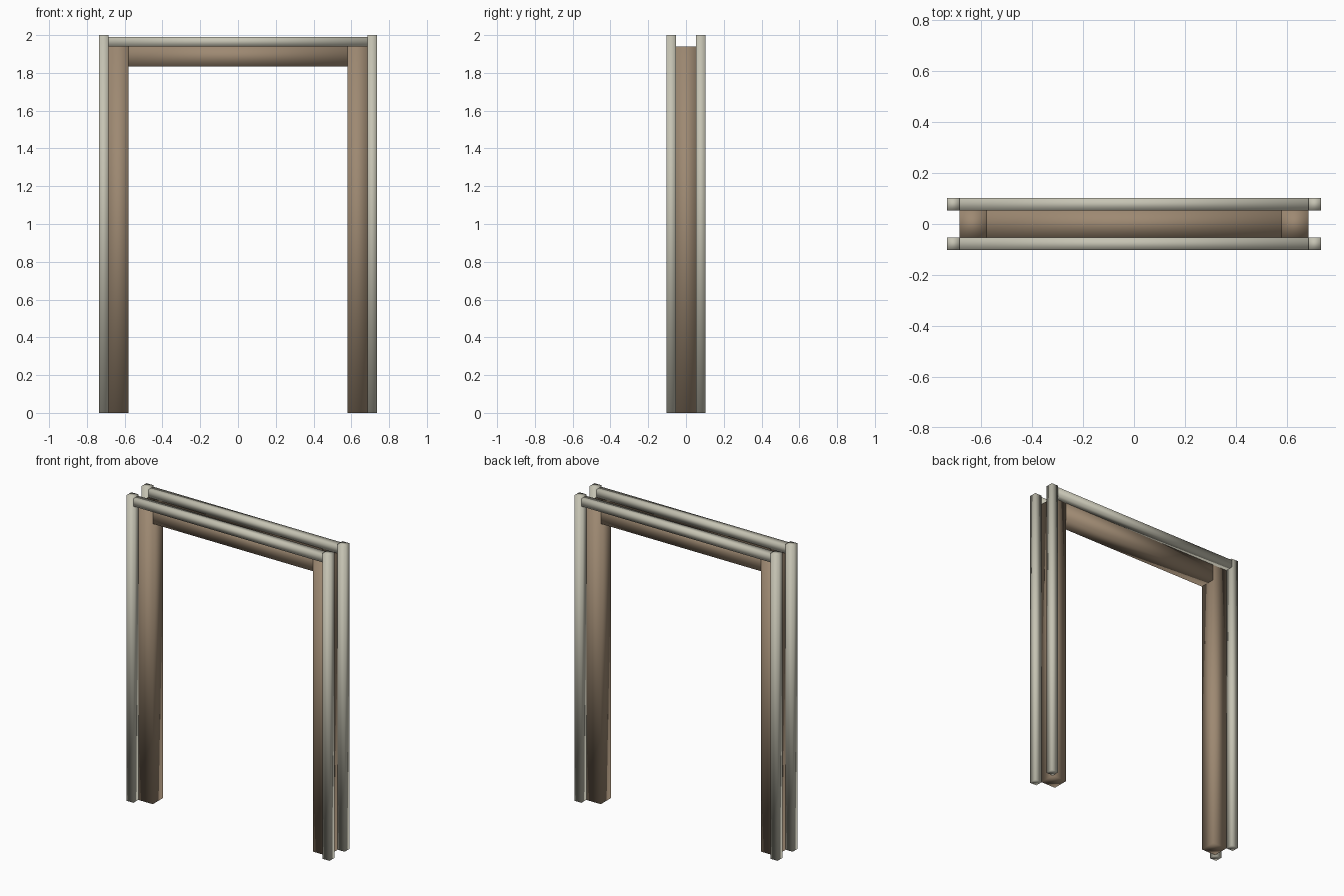
import bpy
from mathutils import Vector

default = bpy.data.objects.get("Cube")
if default:
    bpy.data.objects.remove(default, do_unlink=True)


def make_material(name, rgb):
    mat = bpy.data.materials.new(name)
    mat.use_nodes = True
    color = (*rgb, 1.0)
    mat.diffuse_color = color
    mat.node_tree.nodes["Principled BSDF"].inputs["Base Color"].default_value = color
    return mat


wood = make_material("brown_wood", (0.34, 0.25, 0.168))
trim = make_material("pale_trim", (0.56, 0.545, 0.45))

OUTER, INNER = 0.685, 0.58     # frame outer and inner half widths
DEPTH = 0.053                  # frame half depth
TRIM = 0.05                    # trim thickness
HEAD_BOTTOM, HEAD_TOP, TOP = 1.835, 1.94, 2.0


def box(name, low, high, mat):
    """Soft-shaded box between two opposite corners."""
    low, high = Vector(low), Vector(high)
    bpy.ops.mesh.primitive_cube_add(size=1)
    obj = bpy.context.object
    obj.name = name
    center, size = (low + high) / 2, high - low
    for v in obj.data.vertices:
        v.co = center + v.co * size
    obj.data.materials.append(mat)
    bpy.ops.object.shade_smooth()
    return obj


def span(sign, near, far):
    """Ordered interval on one side of the centre."""
    return sorted((sign * near, sign * far))


sides = {"left": 1, "right": -1}
faces = {"front": -1, "back": 1}

# Wooden jambs
for side, sx in sides.items():
    x0, x1 = span(sx, INNER, OUTER)
    box(f"{side}_jamb", (x0, -DEPTH, 0), (x1, DEPTH, HEAD_TOP), wood)

# Wooden head between the jambs
box("head_beam", (-INNER, -DEPTH, HEAD_BOTTOM), (INNER, DEPTH, HEAD_TOP), wood)

# Trim strips along the outer corners, front and back
for face, sy in faces.items():
    y0, y1 = span(sy, DEPTH, DEPTH + TRIM)
    for side, sx in sides.items():
        x0, x1 = span(sx, OUTER, OUTER + TRIM)
        box(f"{face}_{side}_trim_post", (x0, y0, 0), (x1, y1, TOP), trim)
    box(f"{face}_trim_rail", (-OUTER, y0, HEAD_TOP),
        (OUTER, y1, HEAD_TOP + TRIM), trim)
